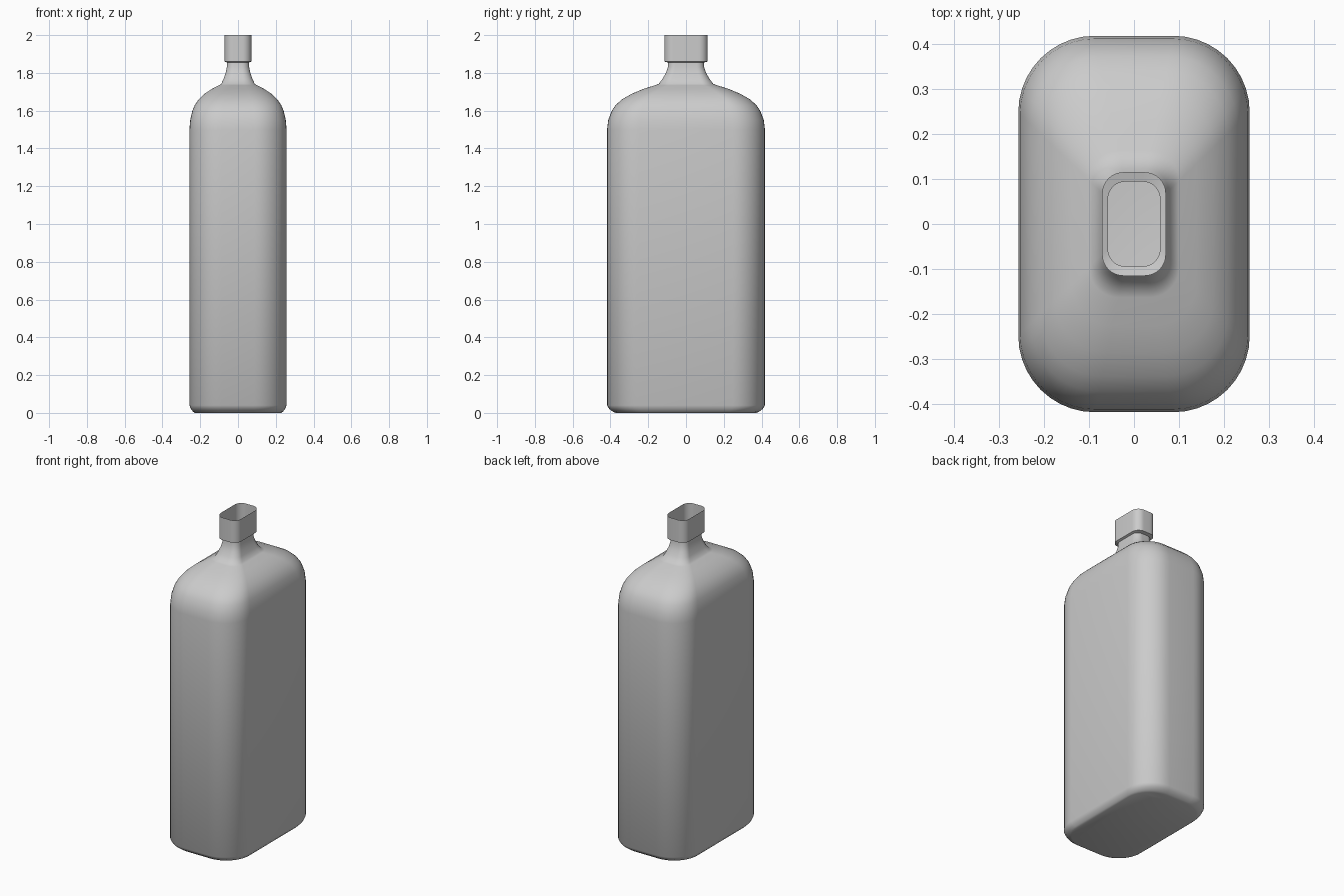
import bpy, bmesh, math

if "Cube" in bpy.data.objects:
    bpy.data.objects.remove(bpy.data.objects["Cube"])

HX, HY, R = 0.257, 0.418, 0.17   # half width, half depth, corner radius
SEG = 10                         # segments per corner

# Rounded-rectangle cross-section
section = []
for i, (sx, sy) in enumerate([(1, 1), (-1, 1), (-1, -1), (1, -1)]):
    for k in range(SEG + 1):
        a = math.radians(90 * (i + k / SEG))
        section.append((sx * (HX - R) + R * math.cos(a),
                        sy * (HY - R) + R * math.sin(a)))

# Bottle profile: height, scale of the cross-section
profile = [(0, 0.89), (0.006, 0.925), (0.02, 0.97), (0.04, 1.0), (1.5, 1.0),
           (1.55, 0.985), (1.6, 0.94), (1.63, 0.89), (1.66, 0.81),
           (1.69, 0.685), (1.715, 0.54), (1.735, 0.39), (1.742, 0.345),
           (1.77, 0.295), (1.80, 0.255), (1.83, 0.23), (1.855, 0.225),
           (1.86, 0.275), (2.0, 0.275)]

# Loft the thin shell, open at the mouth
bm = bmesh.new()
rings = [[bm.verts.new((x * s, y * s, z)) for x, y in section] for z, s in profile]
n = len(section)
for lo, hi in zip(rings, rings[1:]):
    for j in range(n):
        k = (j + 1) % n
        bm.faces.new((lo[j], lo[k], hi[k], hi[j]))
bm.faces.new(rings[0][::-1])     # base

mesh = bpy.data.meshes.new("bottle")
bm.to_mesh(mesh)
bm.free()
bottle = bpy.data.objects.new("bottle", mesh)
bpy.context.collection.objects.link(bottle)
bpy.context.view_layer.objects.active = bottle
bottle.select_set(True)
bpy.ops.object.shade_smooth_by_angle(angle=math.radians(50))
